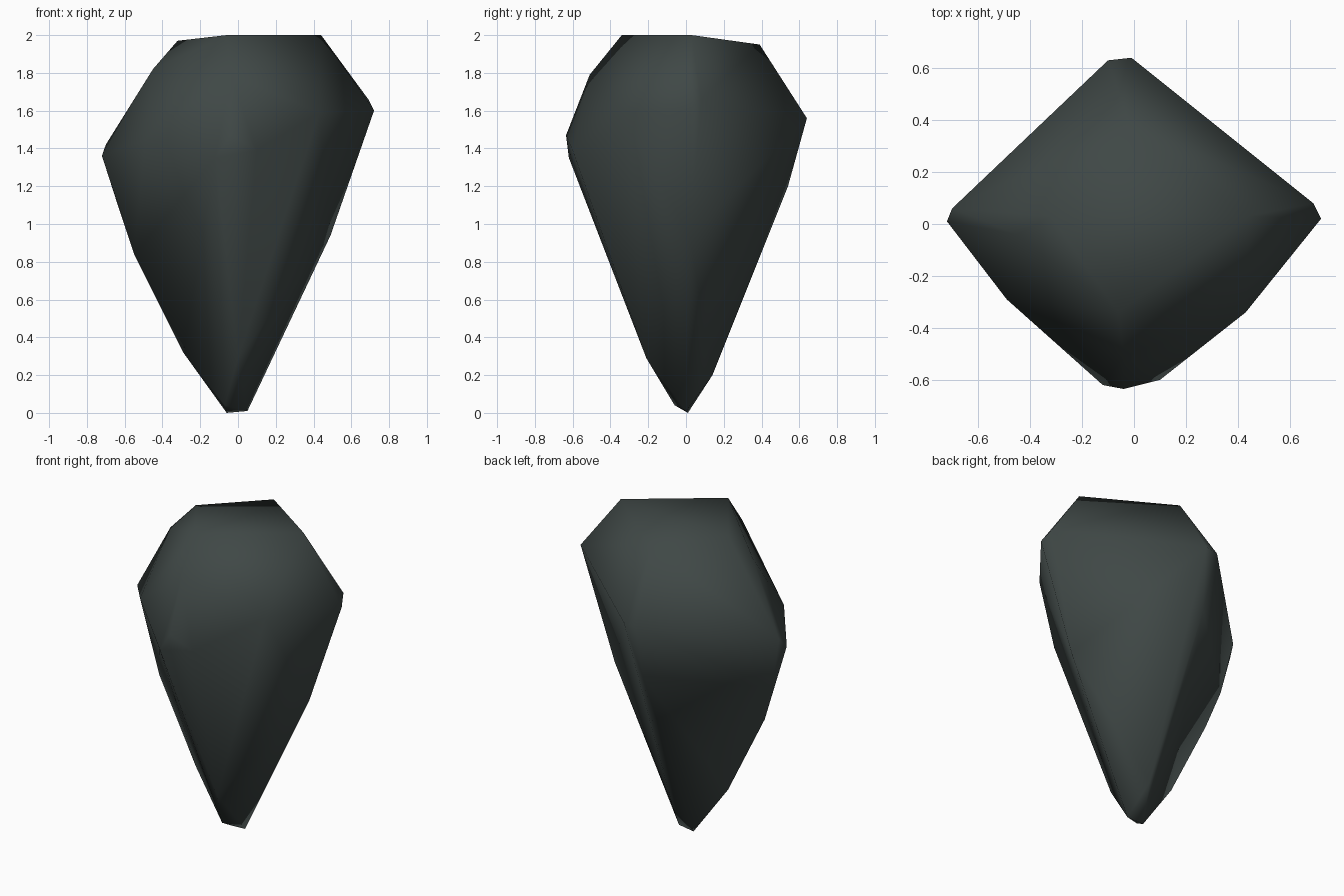
import bpy
import bmesh

if "Cube" in bpy.data.objects:
    bpy.data.objects.remove(bpy.data.objects["Cube"])

# Corner points of the stone, grouped by ridge
tip = [(-.06, .01, 0), (.05, 0, .01), (-.07, -.06, .04)]
left_ridge = [(-.29, -.01, .32), (-.55, -.01, .84), (-.63, .03, 1.08),
              (-.72, .01, 1.36), (-.70, .06, 1.42), (-.45, -.04, 1.82)]
right_ridge = [(.49, .02, .94), (.72, .02, 1.60), (.69, .08, 1.66)]
front_ridge = [(0, -.21, .29), (.10, -.60, 1.39), (-.12, -.62, 1.35),
               (-.04, -.635, 1.47), (-.04, -.51, 1.79)]
front_sides = [(-.49, -.29, 1.45), (.43, -.34, 1.59)]
back_ridge = [(0, .14, .20), (-.07, .54, 1.20), (-.10, .63, 1.55), (-.01, .64, 1.56)]
crown = [(.44, .03, 2), (-.06, -.34, 2), (-.32, .03, 1.97), (-.02, .39, 1.95)]

# Wrap the points in a convex skin
bm = bmesh.new()
for p in tip + left_ridge + right_ridge + front_ridge + front_sides + back_ridge + crown:
    bm.verts.new(p)
hull = bmesh.ops.convex_hull(bm, input=bm.verts[:])
bmesh.ops.delete(bm, geom=[v for v in bm.verts if not v.link_faces], context='VERTS')
bmesh.ops.recalc_face_normals(bm, faces=bm.faces[:])
for f in bm.faces:
    f.smooth = True
mesh = bpy.data.meshes.new("stone")
bm.to_mesh(mesh)
bm.free()

# Dark grey-green stone
mat = bpy.data.materials.new("dark slate")
mat.diffuse_color = (.05, .064, .061, 1)
mat.use_nodes = True
mat.node_tree.nodes["Principled BSDF"].inputs["Base Color"].default_value = mat.diffuse_color
mesh.materials.append(mat)
stone = bpy.data.objects.new("stone", mesh)
bpy.context.collection.objects.link(stone)
